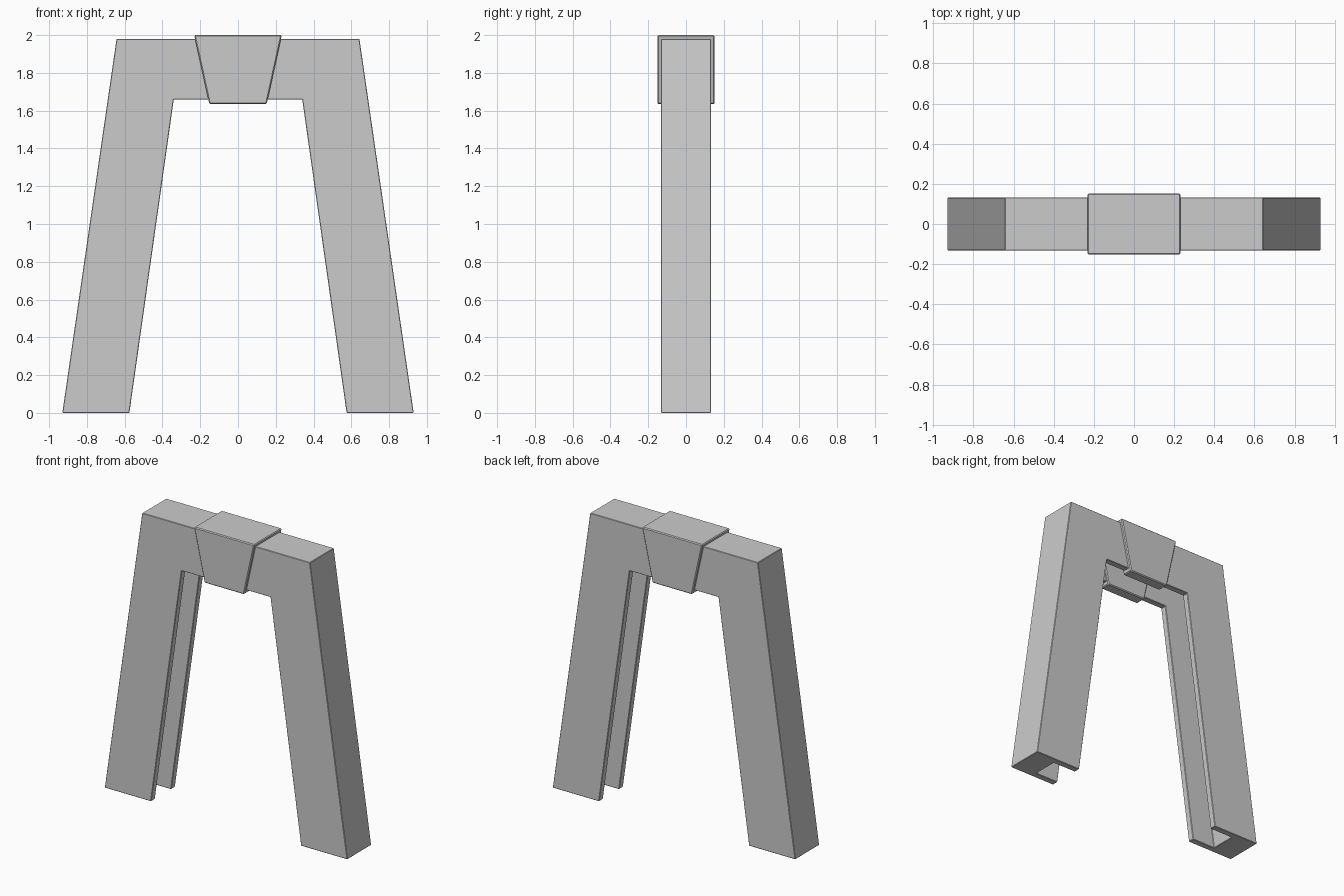
import bpy, bmesh
from mathutils import Vector

if "Cube" in bpy.data.objects:
    bpy.data.objects.remove(bpy.data.objects["Cube"])


def channel(name, stations, half_depth, half_groove, floor, bevel):
    """Sweep a U-shaped section through stations of (outer xz, inner xz)."""
    d, g = half_depth, half_groove
    section = [(0, -d), (1, -d), (1, -g), (floor, -g),
               (floor, g), (1, g), (1, d), (0, d)]
    bm = bmesh.new()
    rings = []
    for outer, inner in stations:
        o, i = Vector(outer), Vector(inner)
        ring = []
        for t, y in section:
            p = o.lerp(i, t)
            ring.append(bm.verts.new((p.x, y, p.y)))
        rings.append(ring)
    n = len(section)
    for a, b in zip(rings, rings[1:]):
        for k in range(n):
            bm.faces.new((a[k], a[(k + 1) % n], b[(k + 1) % n], b[k]))
    bm.faces.new(rings[0])
    bm.faces.new(rings[-1])
    bmesh.ops.recalc_face_normals(bm, faces=bm.faces)
    mesh = bpy.data.meshes.new(name)
    bm.to_mesh(mesh)
    bm.free()
    obj = bpy.data.objects.new(name, mesh)
    bpy.context.collection.objects.link(obj)
    mod = obj.modifiers.new("soft_edges", 'BEVEL')
    mod.width = bevel
    mod.segments = 1
    mod.limit_method = 'ANGLE'
    return obj


def mirrored(half):
    """Complete a left half of stations with its mirror image."""
    return half + [((-o[0], o[1]), (-i[0], i[1])) for o, i in reversed(half)]


# Arch: two splayed legs and lintel, grooved along the inner side
channel("arch_frame",
        mirrored([((-0.93, 0), (-0.575, 0)),
                  ((-0.643, 1.98), (-0.34, 1.66))]),
        0.132, 0.088, 0.5, 0.003)

# Keystone: tapered block wrapping the lintel, open below like the lintel
channel("keystone",
        mirrored([((-0.232, 2.0), (-0.152, 1.635))]),
        0.152, 0.075, 0.52, 0.006)
